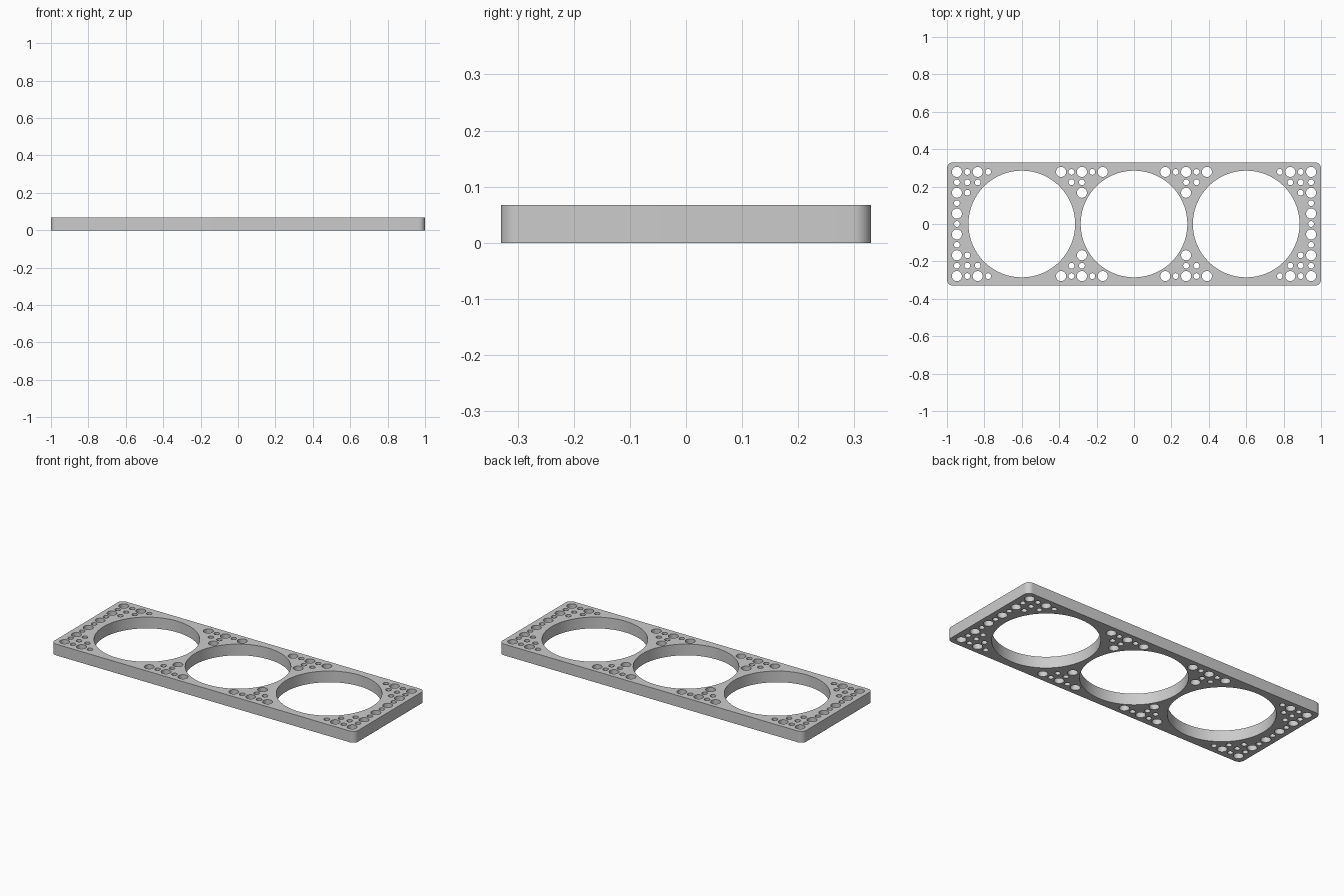
import bpy, bmesh, math

if "Cube" in bpy.data.objects:
    bpy.data.objects.remove(bpy.data.objects["Cube"], do_unlink=True)

LENGTH, WIDTH, HEIGHT = 2.0, 0.66, 0.067
CORNER = 0.033
PITCH = 0.0557            # spacing of the small hole grid
CUP_R, LARGE_R, SMALL_R = 0.285, 0.027, 0.0155

grey = bpy.data.materials.new("light grey")
grey.use_nodes = True
colour = (0.6, 0.6, 0.6, 1)
grey.diffuse_color = colour
grey.node_tree.nodes["Principled BSDF"].inputs["Base Color"].default_value = colour

profile = bpy.data.curves.new("plate_profile", 'CURVE')
profile.dimensions = '2D'
profile.fill_mode = 'BOTH'
profile.extrude = HEIGHT / 2


def add_loop(points):
    spline = profile.splines.new('POLY')
    spline.points.add(len(points) - 1)
    for point, (x, y) in zip(spline.points, points):
        point.co = (x, y, 0, 1)
    spline.use_cyclic_u = True


def arc(x, y, radius, start, sweep, count):
    angles = [start + sweep * i / count for i in range(count)]
    return [(x + radius * math.cos(a), y + radius * math.sin(a)) for a in angles]


def add_hole(x, y, radius, segments):
    add_loop(arc(x, y, radius, 0, math.tau, segments))


# Outer edge with rounded corners
edge = []
cx, cy = LENGTH / 2 - CORNER, WIDTH / 2 - CORNER
for i, (sx, sy) in enumerate(((1, 1), (-1, 1), (-1, -1), (1, -1))):
    start = i * math.pi / 2
    edge += arc(sx * cx, sy * cy, CORNER, start, math.pi / 2, 10)
    edge.append((sx * cx + CORNER * math.cos(start + math.pi / 2),
                 sy * cy + CORNER * math.sin(start + math.pi / 2)))
add_loop(edge)

# Three big openings
for x in (-0.6, 0, 0.6):
    add_hole(x, 0, CUP_R, 128)

# Small holes: grid columns in each row from the centre, mirrored both ways
rows = {5: (17, 16, 15, 14, 7, 6, 5, 4, 3), 4: (17, 16, 15, 6, 5),
        3: (17, 16, 5), 2: (17,), 1: (17,), 0: (17,)}
for row, columns in rows.items():
    for column in columns:
        radius = LARGE_R if row % 2 and column % 2 else SMALL_R
        for sx in (-1, 1):
            for sy in ((-1, 1) if row else (1,)):
                add_hole(sx * column * PITCH, sy * row * PITCH, radius, 32)

# Turn the filled, extruded profile into a welded mesh plate
outline = bpy.data.objects.new("plate_outline", profile)
bpy.context.collection.objects.link(outline)
bpy.context.view_layer.update()
depsgraph = bpy.context.evaluated_depsgraph_get()
mesh = bpy.data.meshes.new_from_object(outline.evaluated_get(depsgraph))
bpy.data.objects.remove(outline, do_unlink=True)

bm = bmesh.new()
bm.from_mesh(mesh)
bmesh.ops.remove_doubles(bm, verts=bm.verts, dist=0.0001)
bmesh.ops.translate(bm, vec=(0, 0, HEIGHT / 2), verts=bm.verts)
bmesh.ops.recalc_face_normals(bm, faces=bm.faces)
bm.to_mesh(mesh)
bm.free()
mesh.materials.clear()
mesh.materials.append(grey)
plate = bpy.data.objects.new("holder_plate", mesh)
bpy.context.collection.objects.link(plate)

# Smooth the curved walls and keep the rims sharp
bpy.ops.object.select_all(action='DESELECT')
plate.select_set(True)
bpy.context.view_layer.objects.active = plate
bpy.ops.object.shade_smooth_by_angle(angle=math.radians(30))
